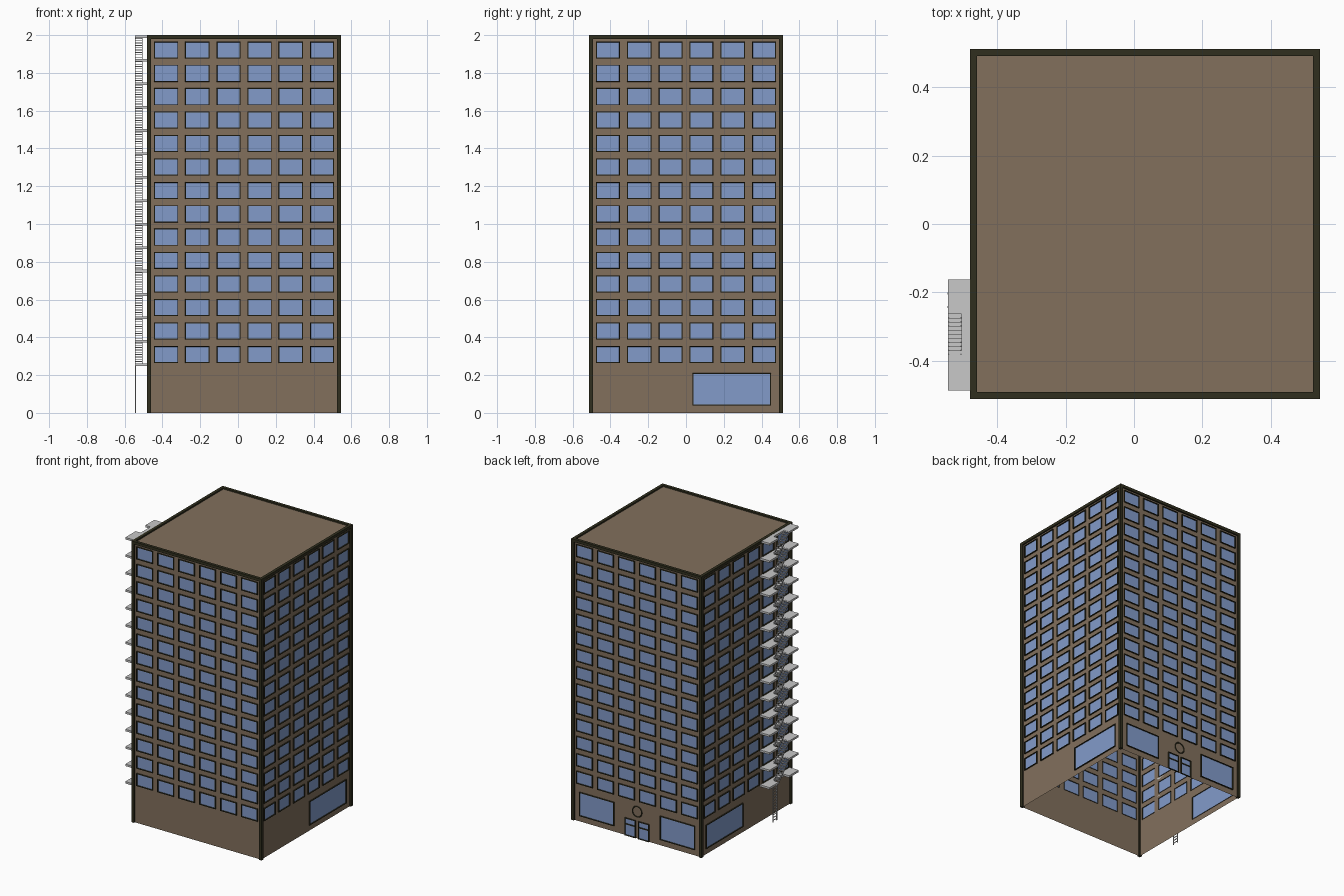
import bpy, bmesh, math
from mathutils import Matrix, Vector

if "Cube" in bpy.data.objects:
    bpy.data.objects.remove(bpy.data.objects["Cube"])

CX, H, TOP = 0.032, 0.502, 1.99          # tower centre, half width, roof height
FLOORS, PITCH, FIRST = 14, 0.124, 0.31   # window rows


def material(name, rgb):
    m = bpy.data.materials.new(name)
    m.diffuse_color = (*rgb, 1)
    m.use_nodes = True
    m.node_tree.nodes["Principled BSDF"].inputs["Base Color"].default_value = m.diffuse_color
    return m


TAN = material("tan_wall", (0.223, 0.162, 0.108))
DARK = material("dark_trim", (0.030, 0.028, 0.013))
BLUE = material("blue_glass", (0.223, 0.328, 0.590))
GREY = material("grey_metal", (0.58, 0.58, 0.58))


def finish(bm, name, *mats):
    me = bpy.data.meshes.new(name)
    bm.to_mesh(me)
    bm.free()
    for m in mats:
        me.materials.append(m)
    ob = bpy.data.objects.new(name, me)
    bpy.context.collection.objects.link(ob)
    return ob


def box(bm, x0, x1, y0, y1, z0, z1):
    mat = Matrix.Translation(((x0 + x1) / 2, (y0 + y1) / 2, (z0 + z1) / 2)) @ \
        Matrix.Diagonal((x1 - x0, y1 - y0, z1 - z0, 1))
    bmesh.ops.create_cube(bm, size=1, matrix=mat)


def strip(bm, z0, z1, openings):
    """One storey of wall facing -y; returns the faces that become windows."""
    def quad(u0, u1, a, b):
        if b - a < 1e-5 or u1 - u0 < 1e-5:
            return None
        return bm.faces.new([bm.verts.new((u, -H, z)) for u, z in
                             ((u0, a), (u1, a), (u1, b), (u0, b))])
    wins, u = [], -H
    for u0, u1, a, b in sorted(openings):
        quad(u, u0, z0, z1)
        quad(u0, u1, z0, a)
        wins.append(quad(u0, u1, a, b))
        quad(u0, u1, b, z1)
        u = u1
    quad(u, H, z0, z1)
    return wins


def wall(name, quarter_turns, ground):
    bm = bmesh.new()
    base = FIRST - PITCH / 2
    wins = strip(bm, 0, base, ground)
    for k in range(FLOORS):
        z = FIRST + PITCH * k
        row = [((i - 2.5) * 0.165 - 0.064, (i - 2.5) * 0.165 + 0.064, z - 0.045, z + 0.045)
               for i in range(6)]
        wins += strip(bm, z - PITCH / 2, TOP if k == FLOORS - 1 else z + PITCH / 2, row)
    # raised dark frame, then glass set back into it
    for f in wins:
        f.normal_update()
    for thick, depth in ((0.0005, 0.008), (0.006, 0), (0.0005, -0.007)):
        new = bmesh.ops.inset_individual(bm, faces=wins, thickness=thick, depth=depth)
        for f in new["faces"]:
            f.material_index = 1
    for f in wins:
        f.material_index = 2
    bm.transform(Matrix.Translation((CX, 0, 0)) @ Matrix.Rotation(quarter_turns * math.pi / 2, 4, 'Z'))
    finish(bm, name, TAN, DARK, BLUE)


# four walls, each with its own ground floor
shop = (0.034, 0.45, 0.04, 0.21)
wall("front_wall", 0, [])
wall("right_wall", 1, [shop])
wall("left_wall", 3, [(-0.45, -0.034, 0.04, 0.21)])
wall("back_wall", 2, [(s - 0.137, s + 0.137, 0.04, 0.21) for s in (-0.318, 0.318)] +
     [(s - 0.043, s + 0.043, 0.0, 0.125) for s in (-0.053, 0.053)])

# roof
bm = bmesh.new()
bmesh.ops.create_grid(bm, x_segments=1, y_segments=1, size=H,
                      matrix=Matrix.Translation((CX, 0, TOP)))
finish(bm, "roof", TAN)

# corner posts and roof rim
bm = bmesh.new()
T = 0.0105
for s in (-1, 1):
    for t in (-1, 1):
        x, y = CX + s * H, t * H
        box(bm, x - T, x + T, y - T, y + T, 0, 2)
    box(bm, CX + s * H - T, CX + s * H + T, -H + T, H - T, 1.98, 2)
    box(bm, CX - H + T, CX + H - T, s * H - T, s * H + T, 1.98, 2)
finish(bm, "corner_trim", DARK)

# door cross bars
bm = bmesh.new()
for s in (-0.053, 0.053):
    box(bm, CX + s - 0.04, CX + s + 0.04, H, H + 0.006, 0.078, 0.085)
finish(bm, "door_bars", DARK)

# round ornament above the door: a plain ring
bpy.ops.mesh.primitive_torus_add(major_radius=0.037, minor_radius=0.004, major_segments=24,
                                 minor_segments=6, location=(CX, H + 0.002, 0.19),
                                 rotation=(math.pi / 2, 0, 0))
ring = bpy.context.object
ring.name = "door_ring"
ring.data.materials.append(DARK)

# fire escape landings: slab with a stair opening on the outer side
X0, X1, XS = -0.545, CX - H, -0.505
Y0, Y1, S0, S1 = -0.488, -0.162, -0.382, -0.263
bm = bmesh.new()
levels = [0.262 + PITCH * k for k in range(FLOORS + 1)]
for z in levels:
    a, b = z - 0.014, min(z, 2.0)
    box(bm, XS, X1, Y0, Y1, a, b)
    box(bm, X0, XS, Y0, S0, a, b)
    box(bm, X0, XS, S1, Y1, a, b)
finish(bm, "fire_escape_landings", GREY)

# stairs rising towards the front between landings
bm = bmesh.new()
N = 10
run, rise = (S1 - S0) / N, PITCH / N
for z in levels[:-1]:
    for i in range(N):
        y = S1 - run * (i + 1)
        zt = z + rise * (i + 1)
        box(bm, X0, XS, y, y + run, zt - 0.005, zt - 0.001)
    for x in (X0, XS - 0.003):      # sloping side rails
        pts = ((S1, z), (S0, z + PITCH), (S0, z + PITCH - 0.014), (S1, z - 0.014))
        f = bm.faces.new([bm.verts.new((x, y, h)) for y, h in pts])
        ext = bmesh.ops.extrude_face_region(bm, geom=[f])["geom"]
        bmesh.ops.translate(bm, vec=Vector((0.003, 0, 0)),
                            verts=[v for v in ext if isinstance(v, bmesh.types.BMVert)])
bmesh.ops.recalc_face_normals(bm, faces=bm.faces)
finish(bm, "fire_escape_stairs", GREY)

# ladder down to the ground
bm = bmesh.new()
for y in (-0.243, -0.203):
    box(bm, X0 - 0.001, X0 + 0.005, y - 0.003, y + 0.003, 0, 0.262)
for i in range(13):
    z = 0.012 + i * 0.02
    box(bm, X0, X0 + 0.004, -0.24, -0.206, z - 0.002, z + 0.002)
finish(bm, "ladder", GREY)
